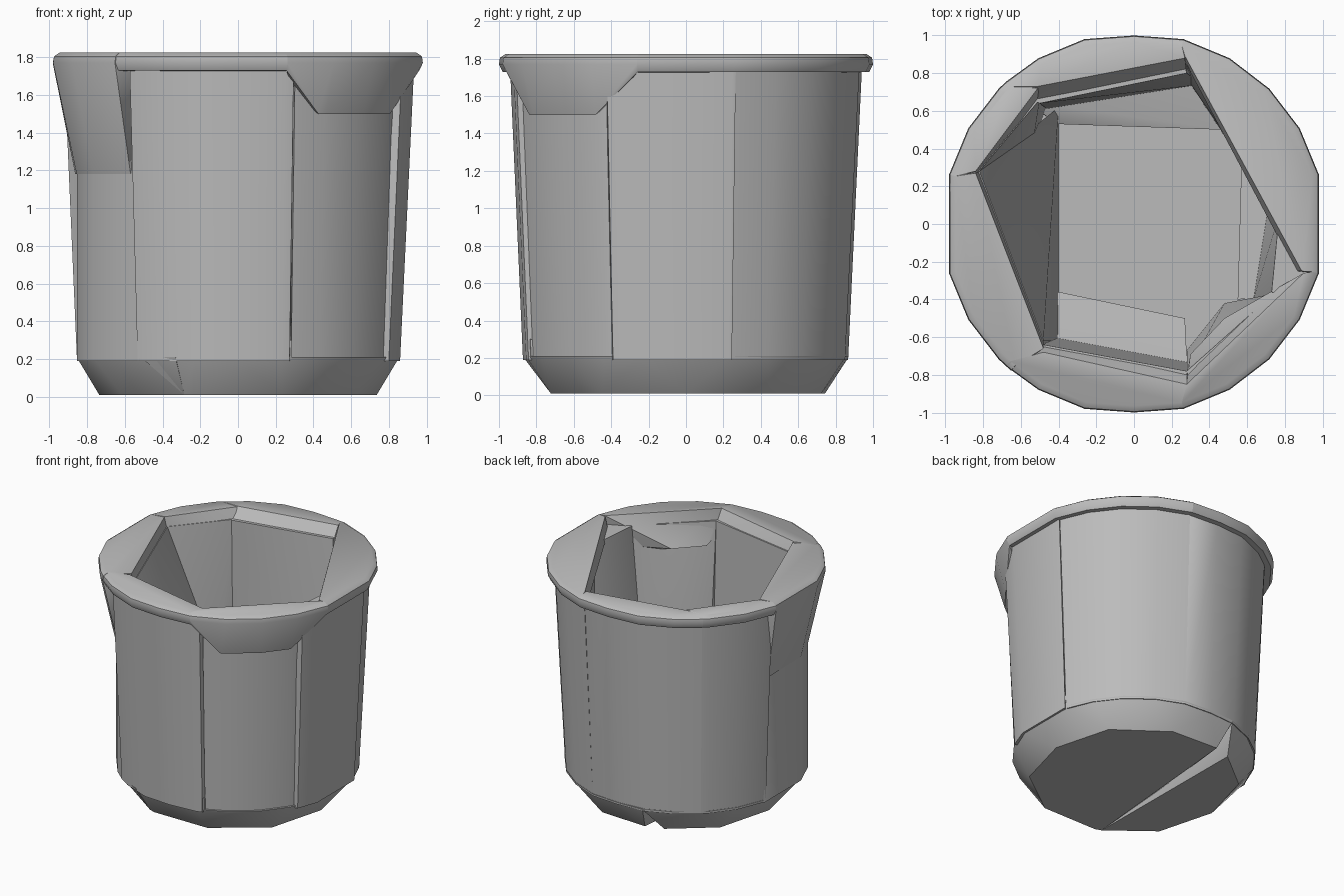
import bpy, bmesh
from math import radians, cos, sin

cube = bpy.data.objects.get("Cube")
if cube:
    bpy.data.objects.remove(cube, do_unlink=True)

grey = bpy.data.materials.new("plain_grey")
grey.use_nodes = True
grey.diffuse_color = (0.5, 0.5, 0.5, 1)
grey.node_tree.nodes["Principled BSDF"].inputs["Base Color"].default_value = (0.5, 0.5, 0.5, 1)

# The outline is slightly flattened at the four quarter points
FLATTEN = {0: 0.968, 180: 0.968, 90: 0.985, 270: 0.985, -90: 0.985}


def arc(radius, z, start, end, step=15):
    """Points along a rounded edge, one every step degrees plus both ends."""
    inside = [a for a in range(-180, 361, step) if start < a < end]
    points = []
    for a in [start] + inside + [end]:
        r = radius * FLATTEN.get(a, 1)
        points.append((r * cos(radians(a)), r * sin(radians(a)), z))
    return points


def at(z, *corners):
    return [(x, y, z) for x, y in corners]


def block(name, points):
    """Convex solid around the points."""
    bm = bmesh.new()
    for p in points:
        bm.verts.new(p)
    result = bmesh.ops.convex_hull(bm, input=bm.verts)
    loose = set(result["geom_interior"]) | set(result["geom_unused"])
    bmesh.ops.delete(bm, geom=[v for v in loose if isinstance(v, bmesh.types.BMVert)], context="VERTS")
    bmesh.ops.dissolve_limit(bm, angle_limit=radians(1), verts=bm.verts, edges=bm.edges)
    bmesh.ops.recalc_face_normals(bm, faces=bm.faces)
    mesh = bpy.data.meshes.new(name)
    bm.to_mesh(mesh)
    bm.free()
    mesh.materials.append(grey)
    obj = bpy.data.objects.new(name, mesh)
    bpy.context.collection.objects.link(obj)
    bpy.ops.object.select_all(action="DESELECT")
    obj.select_set(True)
    bpy.context.view_layer.objects.active = obj
    bpy.ops.object.shade_smooth_by_angle(angle=radians(38))


FLOOR, LEDGE, WALL_TOP = 0.2, 0.3, 1.75

# Coarse bowl-shaped base in two parts, with a slanted slot between them underneath
for name, low, high in (("base_main", (-112, 102), (-125, 104)),
                        ("base_right", (113, 248), (104, 248))):
    block(name, arc(0.76, 0.01, *low, step=36) + arc(0.88, FLOOR, *high)
          + arc(0.883, FLOOR + 0.01, *high))

# Sloping ledges inside, between the floor and the walls
ledges = {
    "ledge_back": (75, 132, [(-0.4, 0.53), (0.47, 0.5)]),
    "ledge_left": (-26, 30, [(0.57, 0.33), (0.55, -0.4)]),
    "ledge_front": (230, 289, [(-0.4, -0.36), (0.27, -0.5)]),
}
for name, (start, end, inner) in ledges.items():
    block(name, arc(0.875, FLOOR, start, end) + arc(0.88, LEDGE, start, end)
          + at(FLOOR, *inner) + at(FLOOR + 0.03, *inner))

# Walls: outer arc, bottom and top radius, inner corners at the top and at the floor
walls = {
    "wall_back_left": (16, 75, 0.88, 0.96,
                       [(0.27, 0.86), (0.77, 0.05)], [(0.47, 0.5), (0.57, 0.33)]),
    "wall_left": (-26, 16, 0.89, 0.967,
                  [(0.77, 0.05), (0.73, -0.36)], [(0.71, 0.1), (0.63, -0.41)]),
    "wall_front_left": (-71, -27, 0.865, 0.93,
                        [(0.74, -0.37), (0.28, -0.78)],
                        [(0.61, -0.42), (0.48, -0.42), (0.28, -0.67)]),
    "wall_front": (233, 288, 0.885, 0.955,
                   [(0.28, -0.78), (-0.48, -0.64)], [(0.28, -0.73), (-0.42, -0.6)]),
    "wall_right": (165, 234, 0.885, 0.885,
                   [(-0.48, -0.62), (-0.82, 0.28)], [(-0.4, -0.62), (-0.4, 0.62)]),
    "wall_back_right": (132, 166, 0.88, 0.95,
                        [(-0.82, 0.28), (-0.5, 0.66)],
                        [(-0.62, 0.32), (-0.54, 0.4), (-0.46, 0.64)]),
    "wall_back": (75, 132, 0.88, 0.955,
                  [(-0.5, 0.64), (0.28, 0.8)], [(-0.46, 0.61), (0.36, 0.74)]),
}
for name, (start, end, r0, r1, top, bottom) in walls.items():
    block(name, arc(r0, FLOOR - 0.01, start, end) + arc(r1, WALL_TOP, start, end)
          + at(WALL_TOP, *top) + at(FLOOR - 0.01, *bottom))

# Rim segments: outer arc, inner chord on top, and the lower points of each segment
rims = {
    "rim_back_left": (-15, 75, [(0.27, 0.89), (0.89, -0.25)],
                      at(1.72, (0.27, 0.86), (0.86, -0.25))),
    "rim_front_left": (-75, -15, [(0.9, -0.26), (0.28, -0.85)],
                       arc(0.94, 1.5, -63, -31)
                       + at(1.58, (0.74, -0.38), (0.48, -0.5), (0.3, -0.69))),
    "rim_front": (228, 285, [(0.28, -0.85), (-0.48, -0.68)],
                  at(1.72, (0.28, -0.78), (-0.48, -0.64))),
    "rim_right": (165, 230, [(-0.48, -0.66), (-0.84, 0.27)],
                  arc(0.886, 1.18, 167, 230) + at(1.72, (-0.48, -0.62), (-0.82, 0.28))),
    "rim_back_right": (132, 165, [(-0.84, 0.28), (-0.51, 0.72)],
                       at(1.72, (-0.82, 0.28), (-0.5, 0.66))),
    "rim_back": (75, 132, [(-0.51, 0.73), (0.27, 0.88)],
                 at(1.72, (-0.5, 0.64), (0.28, 0.8))),
}
for name, (start, end, chord, low) in rims.items():
    block(name, arc(0.995, 1.73, start, end) + arc(1.015, 1.77, start, end)
          + arc(1.01, 1.805, start, end) + arc(0.98, 1.825, start, end)
          + at(1.825, *chord) + low)
